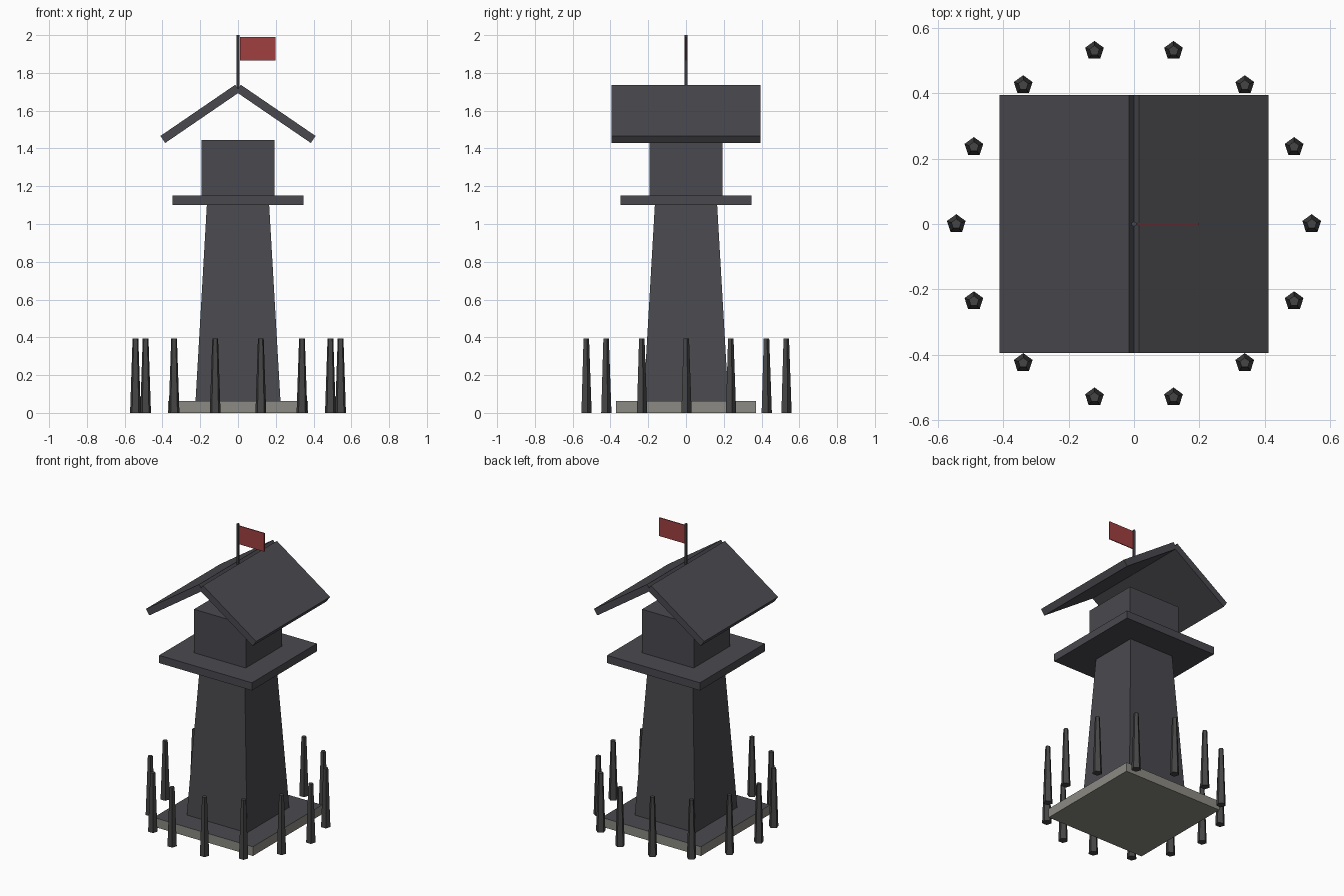
import bpy, bmesh, math
from mathutils import Matrix

if "Cube" in bpy.data.objects:
    bpy.data.objects.remove(bpy.data.objects["Cube"])


def mat(name, rgb):
    m = bpy.data.materials.new(name)
    m.diffuse_color = (*rgb, 1)
    m.use_nodes = True
    m.node_tree.nodes["Principled BSDF"].inputs["Base Color"].default_value = m.diffuse_color
    return m


TIMBER = mat("dark_timber", (0.068, 0.066, 0.076))
STAKE = mat("stake_wood", (0.060, 0.060, 0.062))
STONE = mat("grey_stone", (0.258, 0.254, 0.223))
RED = mat("flag_red", (0.352, 0.051, 0.051))


def finish(name, bm, *mats):
    bmesh.ops.recalc_face_normals(bm, faces=bm.faces)
    me = bpy.data.meshes.new(name)
    bm.to_mesh(me)
    bm.free()
    for m in mats:
        me.materials.append(m)
    ob = bpy.data.objects.new(name, me)
    bpy.context.collection.objects.link(ob)
    return ob


def box(name, size, centre, mats, tilt=0, taper=1):
    """Box with optional tilt about y and tapered top."""
    bm = bmesh.new()
    bmesh.ops.create_cube(bm, size=1)
    for v in bm.verts:
        k = taper if v.co.z > 0 else 1
        v.co = (v.co.x * size[0] * k, v.co.y * size[1] * k, v.co.z * size[2])
    bm.transform(Matrix.Translation(centre) @ Matrix.Rotation(tilt, 4, 'Y'))
    if len(mats) > 1:  # second colour on the upward face
        bm.normal_update()
        for f in bm.faces:
            f.material_index = int(f.normal.z > 0.9)
    return finish(name, bm, *mats)


def prism(name, sides, r1, r2, z0, z1, xy, m, turn=0):
    bm = bmesh.new()
    bmesh.ops.create_cone(bm, cap_ends=True, segments=sides,
                          radius1=r1, radius2=r2, depth=z1 - z0)
    # point one corner towards +y
    top = max(bm.verts, key=lambda v: v.co.y + v.co.x * 1e-3).co
    a = math.pi / 2 - math.atan2(top.y, top.x) + turn
    bm.transform(Matrix.Translation((*xy, (z0 + z1) / 2)) @ Matrix.Rotation(a, 4, 'Z'))
    return finish(name, bm, m)


# Base slab: stone with a dark top
box("base_slab", (0.74, 0.74, 0.062), (0, 0, 0.031), [STONE, TIMBER])

# Tower body, lookout platform and cabin
box("tower_body", (0.45, 0.45, 1.042), (0, 0, 0.581), [TIMBER], taper=0.733)
box("platform", (0.692, 0.692, 0.052), (0, 0, 1.126), [TIMBER])
box("cabin", (0.386, 0.386, 0.295), (0, 0, 1.2975), [TIMBER])

# Two tilted roof panels meeting at the ridge
for side, s in (("right", 1), ("left", -1)):
    box("roof_panel_" + side, (0.48, 0.788, 0.045), (s * 0.2, 0, 1.583),
        [TIMBER], tilt=s * 0.6)

# Flagpole and flag
prism("flagpole", 6, 0.008, 0.008, 1.69, 2.0, (0, 0), TIMBER)
box("flag", (0.187, 0.006, 0.124), (0.104, 0, 1.927), [RED])

# Ring of five-sided palisade stakes
for i in range(14):
    a = 2 * math.pi * i / 14
    prism("stake_%02d" % i, 5, 0.03, 0.016, 0, 0.395,
          (0.543 * math.cos(a), 0.543 * math.sin(a)), STAKE)
